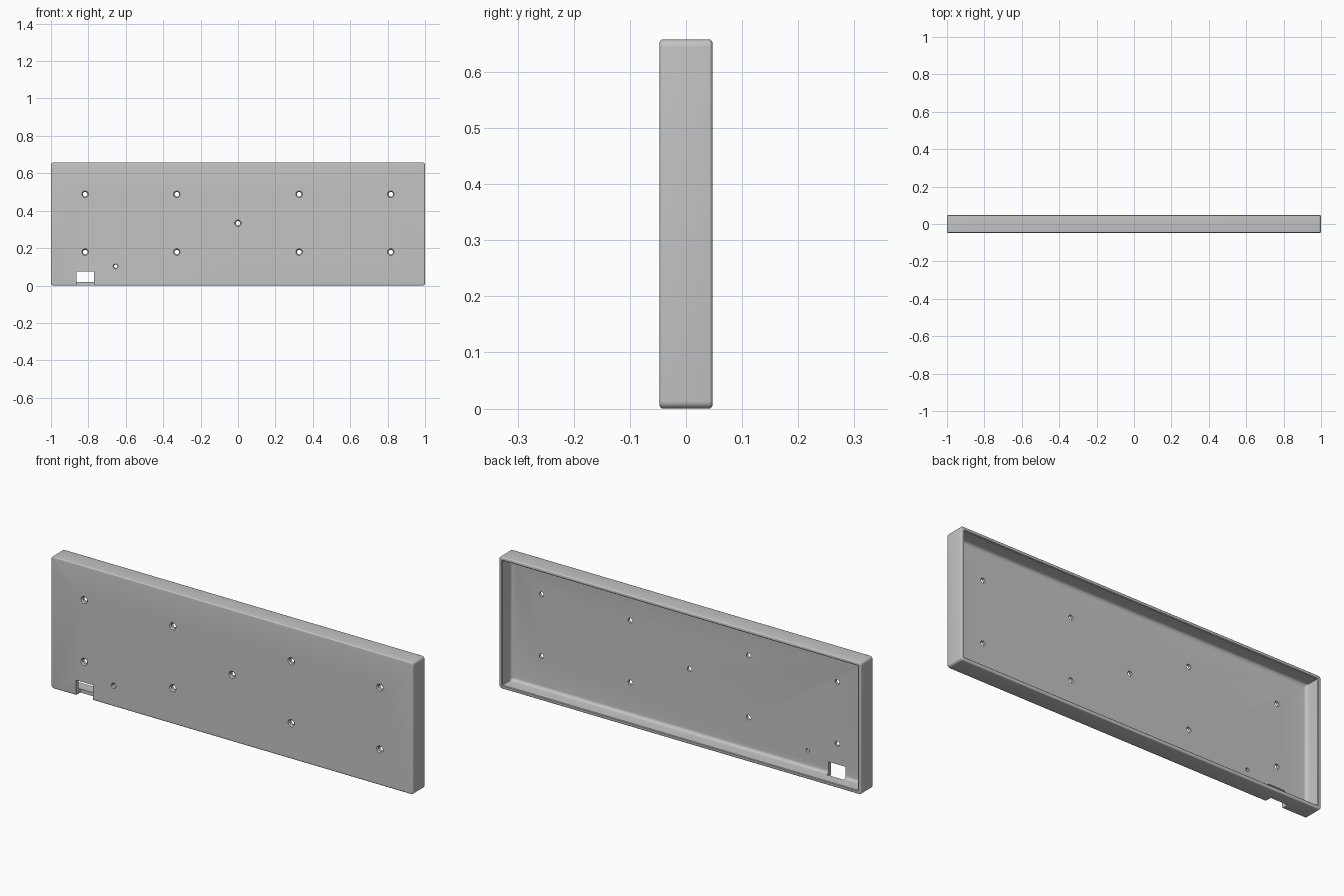
import bpy, bmesh, math

if "Cube" in bpy.data.objects:
    bpy.data.objects.remove(bpy.data.objects["Cube"])

H, D = 0.658, 0.047          # height and half depth
FLOOR = -0.027               # inner face of the front plate
WALL, FILLET, EDGE, CORNER = 0.018, 0.015, 0.006, 0.013


def arc(ci, cy, r, a0, a1, n=5):
    """Quarter-round points in (inset, y)."""
    return [(ci + r * math.cos(math.radians(a0 + (a1 - a0) * k / n)),
             cy + r * math.sin(math.radians(a0 + (a1 - a0) * k / n))) for k in range(n + 1)]


def rounded_rect(inset, y, n=6):
    """Rounded rectangle in the xz plane."""
    r = max(CORNER - inset, 0.003)
    hx, hz = 1 - inset - r, H / 2 - inset - r
    pts = []
    for q, (sx, sz) in enumerate([(1, 1), (-1, 1), (-1, -1), (1, -1)]):
        for k in range(n + 1):
            a = math.pi / 2 * (q + k / n)
            pts.append((sx * hx + r * math.cos(a), y, H / 2 + sz * hz + r * math.sin(a)))
    return pts


def loft(bm, rings):
    """Skin closed rings of points and cap both ends."""
    loops = [[bm.verts.new(p) for p in ring] for ring in rings]
    for a, b in zip(loops, loops[1:]):
        for i in range(len(a)):
            j = (i + 1) % len(a)
            bm.faces.new((a[i], a[j], b[j], b[i]))
    bm.faces.new(loops[0])
    bm.faces.new(loops[-1])


def finish(bm, name):
    bmesh.ops.recalc_face_normals(bm, faces=bm.faces)
    mesh = bpy.data.meshes.new(name)
    bm.to_mesh(mesh)
    bm.free()
    ob = bpy.data.objects.new(name, mesh)
    bpy.context.collection.objects.link(ob)
    return ob


# Shallow tray, open at the back
profile = (arc(EDGE, -D + EDGE, EDGE, 270, 180)
           + arc(EDGE, D - EDGE, EDGE, 180, 90)
           + [(WALL - 0.003, D), (WALL, D - 0.003)]
           + arc(WALL + FILLET, FLOOR + FILLET, FILLET, 180, 270))
bm = bmesh.new()
loft(bm, [rounded_rect(i, y) for i, y in profile])
tray = finish(bm, "tray")

# Cutter: chamfered screw holes and the cable notch
bm = bmesh.new()
holes = [(x, z, 0.012) for x in (-0.817, -0.327, 0.327, 0.817) for z in (0.179, 0.488)]
holes += [(0, 0.333, 0.012), (-0.654, 0.103, 0.009)]
for x, z, r in holes:
    steps = [(r * 1.5 + 0.003, -D - 0.003), (r, -D + r / 2), (r, FLOOR + 0.01)]
    loft(bm, [[(x + s * math.cos(t * math.pi / 16), y, z + s * math.sin(t * math.pi / 16))
               for t in range(32)] for s, y in steps])
x0, x1, z0, z1 = -0.863, -0.769, -0.02, 0.076
loft(bm, [[(x0, y, z0), (x1, y, z0), (x1, y, z1), (x0, y, z1)] for y in (-D - 0.02, -0.011)])
cutter = finish(bm, "hole_cutter")
cutter.hide_render = True

bpy.context.view_layer.objects.active = tray
tray.select_set(True)
cut = tray.modifiers.new("holes", 'BOOLEAN')
cut.operation, cut.solver, cut.object = 'DIFFERENCE', 'EXACT', cutter
bpy.ops.object.modifier_apply(modifier=cut.name)
bpy.data.objects.remove(cutter)

# Grey finish with sharp edges kept
grey = bpy.data.materials.new("light grey")
grey.diffuse_color = (0.55, 0.55, 0.55, 1)
grey.use_nodes = True
grey.node_tree.nodes["Principled BSDF"].inputs["Base Color"].default_value = grey.diffuse_color
tray.data.materials.clear()
tray.data.materials.append(grey)
bpy.ops.object.shade_smooth_by_angle(angle=math.radians(30))
